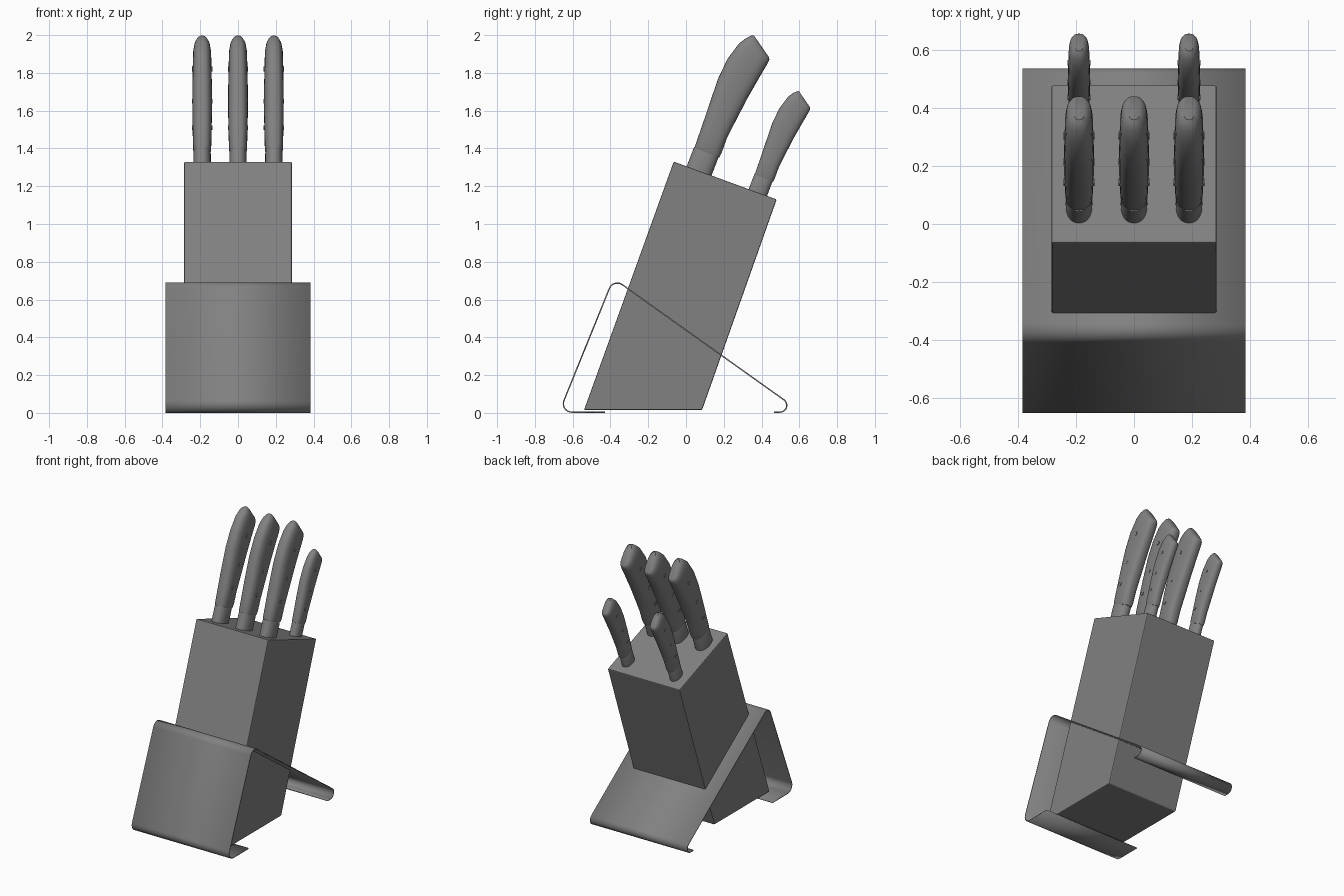
import bpy, bmesh, math
from mathutils import Vector

cube = bpy.data.objects.get("Cube")
if cube:
    bpy.data.objects.remove(cube)

grey = bpy.data.materials.new("grey")
grey.use_nodes = True
COLOUR = (0.22, 0.22, 0.22, 1)
grey.diffuse_color = COLOUR
grey.node_tree.nodes["Principled BSDF"].inputs["Base Color"].default_value = COLOUR


def make_object(name, bm, smooth=None):
    bmesh.ops.recalc_face_normals(bm, faces=bm.faces)
    mesh = bpy.data.meshes.new(name)
    bm.to_mesh(mesh)
    bm.free()
    mesh.materials.append(grey)
    obj = bpy.data.objects.new(name, mesh)
    bpy.context.collection.objects.link(obj)
    if smooth:
        bpy.ops.object.select_all(action="DESELECT")
        obj.select_set(True)
        bpy.context.view_layer.objects.active = obj
        bpy.ops.object.shade_smooth_by_angle(angle=math.radians(smooth))
    return obj


def bridge(bm, a, b, closed=True):
    for i in range(len(a) if closed else len(a) - 1):
        j = (i + 1) % len(a)
        bm.faces.new((a[i], a[j], b[j], b[i]))


# Leaning block: side profile extruded across the width
bm = bmesh.new()
profile = [(-0.54, 0.015), (0.085, 0.015), (0.48, 1.13), (-0.065, 1.33)]
rings = [[bm.verts.new((x, y, z)) for y, z in profile] for x in (-0.285, 0.285)]
bridge(bm, *rings)
for ring in rings:
    bm.faces.new(ring)
block = make_object("block", bm)
bevel = block.modifiers.new("soft_edges", "BEVEL")
bevel.width = 0.006
bevel.segments = 2


# Bent sheet stand: polyline with rounded corners
def rounded(points, radii, steps=10):
    path = [Vector(points[0])]
    for prev, corner, nxt, r in zip(points, points[1:], points[2:], radii):
        c = Vector(corner)
        u, v = (Vector(prev) - c).normalized(), (Vector(nxt) - c).normalized()
        half = u.angle(v) / 2
        centre = c + (u + v).normalized() * r / math.sin(half)
        a = c + u * r / math.tan(half) - centre
        b = c + v * r / math.tan(half) - centre
        sweep = a.angle(b)
        for i in range(steps + 1):
            t = i / steps
            path.append(centre + (a * math.sin((1 - t) * sweep)
                                  + b * math.sin(t * sweep)) / math.sin(sweep))
    return path + [Vector(points[-1])]


bm = bmesh.new()
path = rounded([(-0.43, 0.004), (-0.671, 0.004), (-0.384, 0.712),
                (0.61, 0.004), (0.465, 0.004)], (0.045, 0.045, 0.036))
edges = [[bm.verts.new((x, p.x, p.y)) for p in path] for x in (-0.385, 0.385)]
bridge(bm, *edges, closed=False)
stand = make_object("sheet_stand", bm, 35)
solid = stand.modifiers.new("thickness", "SOLIDIFY")
solid.thickness = 0.007
solid.offset = 0

# Knife sections: spine point, belly point (y, z), half width
BASE = Vector((0, 0.07, 1.28))
FERRULE = [((-0.01, 1.27), (0.122, 1.222), 0.046),
           ((0.038, 1.395), (0.17, 1.347), 0.046),
           ((0.043, 1.408), (0.173, 1.36), 0.041)]
HANDLE = [((0.046, 1.40), (0.176, 1.352), 0.043),
          ((0.05, 1.42), (0.188, 1.375), 0.048),
          ((0.085, 1.52), (0.215, 1.45), 0.05),
          ((0.122, 1.63), (0.255, 1.53), 0.052),
          ((0.17, 1.77), (0.325, 1.665), 0.052),
          ((0.22, 1.875), (0.385, 1.77), 0.05),
          ((0.28, 1.955), (0.425, 1.838), 0.048),
          ((0.32, 1.985), (0.437, 1.86), 0.043),
          ((0.345, 1.997), (0.441, 1.87), 0.034),
          ((0.36, 1.998), (0.44, 1.882), 0.02)]
RIVETS = [(0.145, 1.51), (0.215, 1.65), (0.305, 1.82)]


def loft(bm, sections, power, sides=28):
    def curve(c):
        return math.copysign(abs(c) ** (2 / power), c)
    rings = []
    for spine, belly, w in sections:
        s, b = Vector((0, *spine)), Vector((0, *belly))
        ring = []
        for i in range(sides):
            a = math.tau * i / sides
            p = (s + b) / 2 + (s - b) / 2 * curve(math.cos(a))
            p.x = w * curve(math.sin(a))
            ring.append(bm.verts.new(p - BASE))
        rings.append(ring)
    for a, b in zip(rings, rings[1:]):
        bridge(bm, a, b)
    bm.faces.new(rings[0])
    bm.faces.new(rings[-1])


def cylinder_x(bm, y, z, radius, length, sides=14):
    rings = [[bm.verts.new(Vector((x, y + radius * math.cos(math.tau * i / sides),
                                   z + radius * math.sin(math.tau * i / sides))) - BASE)
              for i in range(sides)] for x in (-length / 2, length / 2)]
    bridge(bm, *rings)
    for ring in rings:
        bm.faces.new(ring)


def knife(name, location, scale):
    parts = [bmesh.new() for _ in range(3)]
    loft(parts[0], FERRULE, 2.3)
    loft(parts[1], HANDLE, 2.7)
    for y, z in RIVETS:
        cylinder_x(parts[2], y, z, 0.013, 0.108)
    for part, bm in zip(("ferrule", "handle", "rivets"), parts):
        obj = make_object(f"{name}_{part}", bm, 40)
        obj.location = location
        obj.scale = (scale,) * 3


# Three large knives in front, two small ones behind
for side, x in (("right", -0.19), ("middle", 0), ("left", 0.19)):
    knife(f"large_knife_{side}", (x, 0.07, 1.28), 1)
    if x:
        knife(f"small_knife_{side}", (x, 0.383, 1.172), 0.74)
